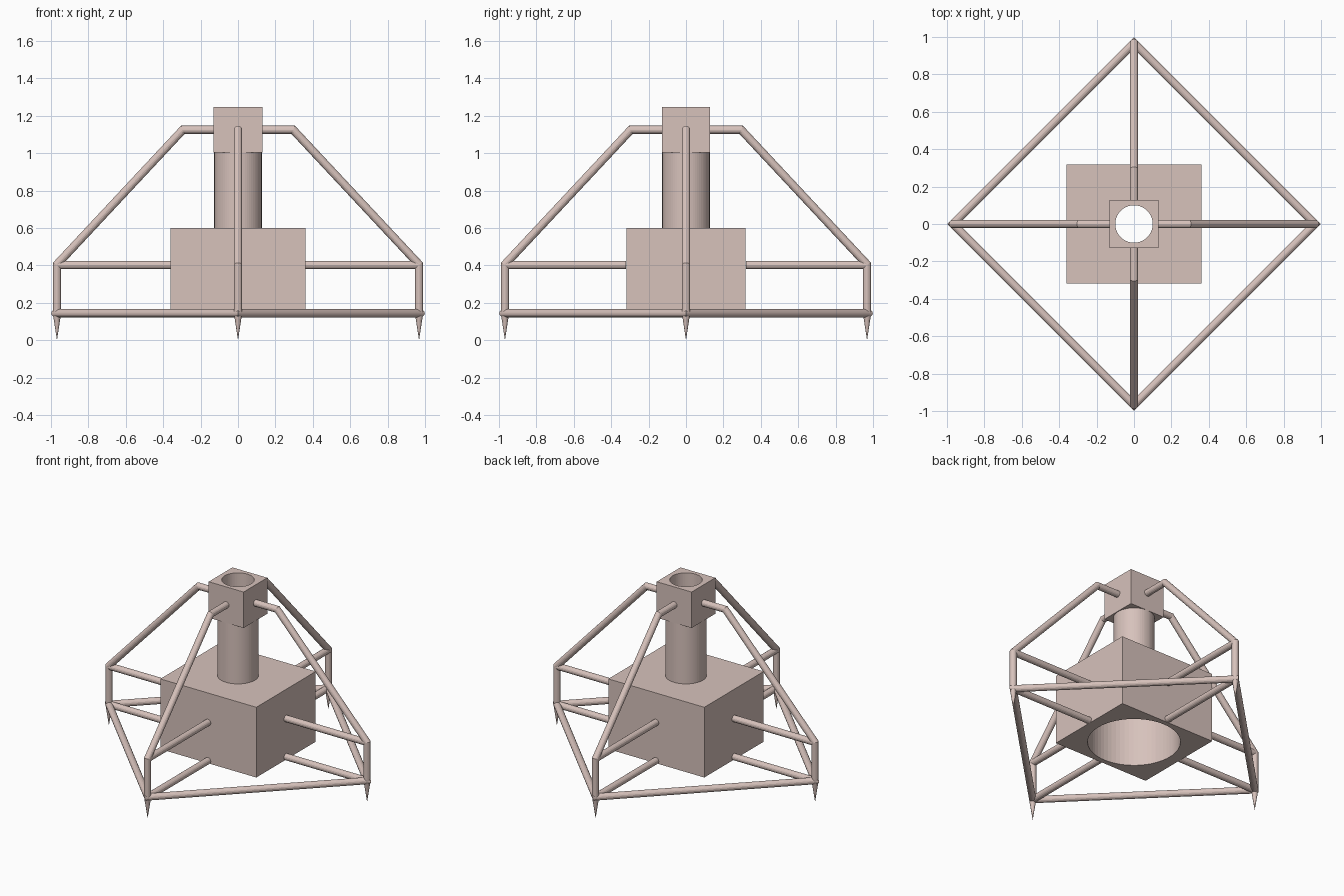
import bpy, bmesh, math
from mathutils import Vector

if "Cube" in bpy.data.objects:
    bpy.data.objects.remove(bpy.data.objects["Cube"])

mat = bpy.data.materials.new("pale_clay")
mat.diffuse_color = (0.68, 0.54, 0.50, 1)
mat.use_nodes = True
mat.node_tree.nodes["Principled BSDF"].inputs["Base Color"].default_value = mat.diffuse_color

R, REACH = 0.022, 0.968       # bar radius, distance of the four corners
LOW, MID, HIGH = 0.144, 0.403, 1.125   # heights of the bars


def finish(name, bm):
    bmesh.ops.recalc_face_normals(bm, faces=bm.faces)
    mesh = bpy.data.meshes.new(name)
    bm.to_mesh(mesh)
    bm.free()
    mesh.materials.append(mat)
    ob = bpy.data.objects.new(name, mesh)
    bpy.context.collection.objects.link(ob)
    return ob


def box(name, hx, hy, z0, z1):
    bm = bmesh.new()
    bmesh.ops.create_cube(bm, size=1)
    for v in bm.verts:
        v.co = (v.co.x * 2 * hx, v.co.y * 2 * hy, z0 if v.co.z < 0 else z1)
    return finish(name, bm)


def cone(name, r0, r1, z0, z1, sides=64, x=0, y=0):
    bm = bmesh.new()
    bmesh.ops.create_cone(bm, cap_ends=True, segments=sides, radius1=r0, radius2=r1, depth=z1 - z0)
    bmesh.ops.translate(bm, verts=bm.verts, vec=(x, y, (z0 + z1) / 2))
    return finish(name, bm)


def bore(ob, r, z0, z1):
    """Cut a round hole along the vertical axis."""
    cutter = cone("cutter", r, r, z0, z1)
    cutter.hide_render = True
    mod = ob.modifiers.new("bore", 'BOOLEAN')
    mod.operation, mod.object, mod.solver = 'DIFFERENCE', cutter, 'EXACT'
    bpy.context.view_layer.objects.active = ob
    bpy.ops.object.modifier_apply(modifier=mod.name)
    bpy.data.objects.remove(cutter)


def bar(name, pts, side, closed=False, sides=16):
    """Round bar along a flat path with mitred corners; side is the path plane's normal."""
    pts, side, n = [Vector(p) for p in pts], Vector(side), len(pts)
    bm, rings = bmesh.new(), []
    for i, p in enumerate(pts):
        a = (p - pts[i - 1]).normalized() if i or closed else None
        b = (pts[(i + 1) % n] - p).normalized() if i < n - 1 or closed else None
        a, b = a or b, b or a
        t = (a + b).normalized()
        m = t.cross(side) / t.dot(a)
        rings.append([bm.verts.new(p + R * (math.cos(k * math.tau / sides) * side
                                            + math.sin(k * math.tau / sides) * m))
                      for k in range(sides)])
    for i in range(n if closed else n - 1):
        r, s = rings[i], rings[(i + 1) % n]
        for k in range(sides):
            j = (k + 1) % sides
            bm.faces.new((r[k], r[j], s[j], s[k]))
    if not closed:
        bm.faces.new(rings[0])
        bm.faces.new(rings[-1])
    return finish(name, bm)


# Hollow body, open at the bottom
body = box("body", 0.36, 0.318, 0.124, 0.6)
bore(body, 0.285, 0.0, 0.55)
bore(body, 0.1, 0.4, 0.8)

# Neck tube and head block
neck = cone("neck_tube", 0.127, 0.127, 0.6, 1.003)
bore(neck, 0.1, 0.5, 1.1)
head = box("head_block", 0.131, 0.127, 1.003, 1.247)
bore(head, 0.1, 0.9, 1.4)

# Diamond base frame
bar("base_frame", [(REACH, 0, LOW), (0, REACH, LOW), (-REACH, 0, LOW), (0, -REACH, LOW)],
    (0, 0, 1), closed=True)

# Four legs with their braces and spikes
for name, dx, dy in (("right", 1, 0), ("back", 0, 1), ("left", -1, 0), ("front", 0, -1)):
    side = (-dy, dx, 0)

    def at(d, z):
        return (dx * d, dy * d, z)

    inner = 0.36 if dx else 0.322
    bar(name + "_leg", [at(REACH, LOW), at(REACH, 0.405), at(0.295, HIGH), at(0.126, HIGH)], side)
    bar(name + "_upper_brace", [at(REACH, MID), at(inner, MID)], side)
    bar(name + "_lower_brace", [at(REACH, LOW), at(inner, LOW)], side)
    cone(name + "_spike", 0.0, 0.02, 0.0, 0.13, 16, dx * REACH, dy * REACH)
